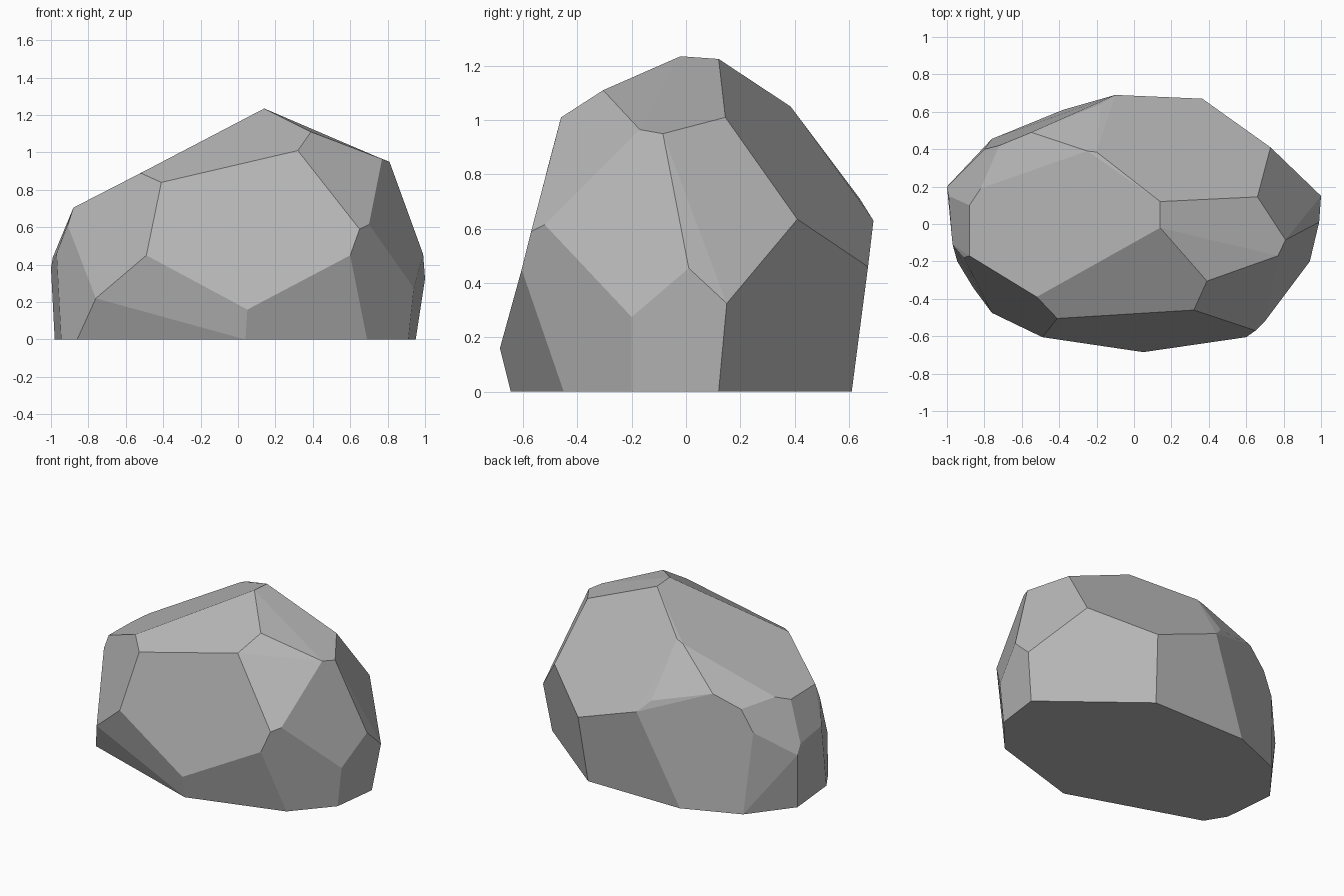
import bpy
import bmesh
import math

# Remove the default cube only
default_cube = bpy.data.objects.get("Cube")
if default_cube:
    bpy.data.objects.remove(default_cube, do_unlink=True)


def flat_material(name, colour):
    """Create a plain single-colour material."""
    material = bpy.data.materials.new(name)
    material.use_nodes = True
    material.diffuse_color = colour
    shader = next(n for n in material.node_tree.nodes if n.type == "BSDF_PRINCIPLED")
    shader.inputs["Base Color"].default_value = colour
    shader.inputs["Roughness"].default_value = 1
    return material


def chiselled_stone(name, corners, material, merge_angle):
    """Wrap corners in a convex shell and merge nearly coplanar facets."""
    bm = bmesh.new()
    for corner in corners:
        bm.verts.new(corner)
    hull = bmesh.ops.convex_hull(bm, input=list(bm.verts), use_existing_faces=False)
    loose = [v for v in bm.verts if not v.link_faces]
    bmesh.ops.delete(bm, geom=loose, context="VERTS")
    bmesh.ops.dissolve_limit(bm, angle_limit=math.radians(merge_angle),
                             verts=list(bm.verts), edges=list(bm.edges))
    bmesh.ops.recalc_face_normals(bm, faces=list(bm.faces))
    for face in bm.faces:
        face.smooth = False

    mesh = bpy.data.meshes.new(name)
    bm.to_mesh(mesh)
    bm.free()
    mesh.materials.append(material)
    stone = bpy.data.objects.new(name, mesh)
    bpy.context.collection.objects.link(stone)
    return stone


# Outline where the boulder meets the ground
footprint = [(.04, -.645), (.69, -.45), (.91, -.2), (.95, .12), (.33, .61),
             (-.38, .61), (-.76, .455), (-.98, .17), (-.945, -.2), (-.86, -.34)]

# Corners around the widest part
waist = [(.05, -.685, .16), (.6, -.605, .45), (.65, -.57, .59), (.7, -.52, .615),
         (.94, -.2, .275), (.99, .01, .455), (1, .15, .325), (.73, .41, .635),
         (.365, .67, .46), (-.1, .69, .63), (-.8, .4, .56), (-1, .2, .38),
         (-.99, .15, .44), (-.97, -.11, .46), (-.76, -.475, .22), (-.49, -.605, .45)]

# Corners below the sloping top
shoulder = [(-.41, -.505, .84), (.32, -.46, 1.01), (.77, -.17, .965),
            (.81, -.085, .95), (.66, .145, 1.01), (-.18, .64, .71),
            (-.55, .49, .8), (-.72, .42, .71), (-.91, -.18, .61)]

# Corners of the sloping top itself
crown = [(.14, -.02, 1.235), (.39, -.305, 1.11), (.14, .12, 1.225),
         (-.2, .385, 1.05), (-.25, .39, 1.03), (-.82, .19, .735),
         (-.88, .1, .7), (-.88, -.17, .705), (-.52, -.39, .89)]

stone_grey = flat_material("stone grey", (.48, .48, .48, 1))
ground_corners = [(x, y, 0) for x, y in footprint]
chiselled_stone("boulder", ground_corners + waist + shoulder + crown, stone_grey, 5)
